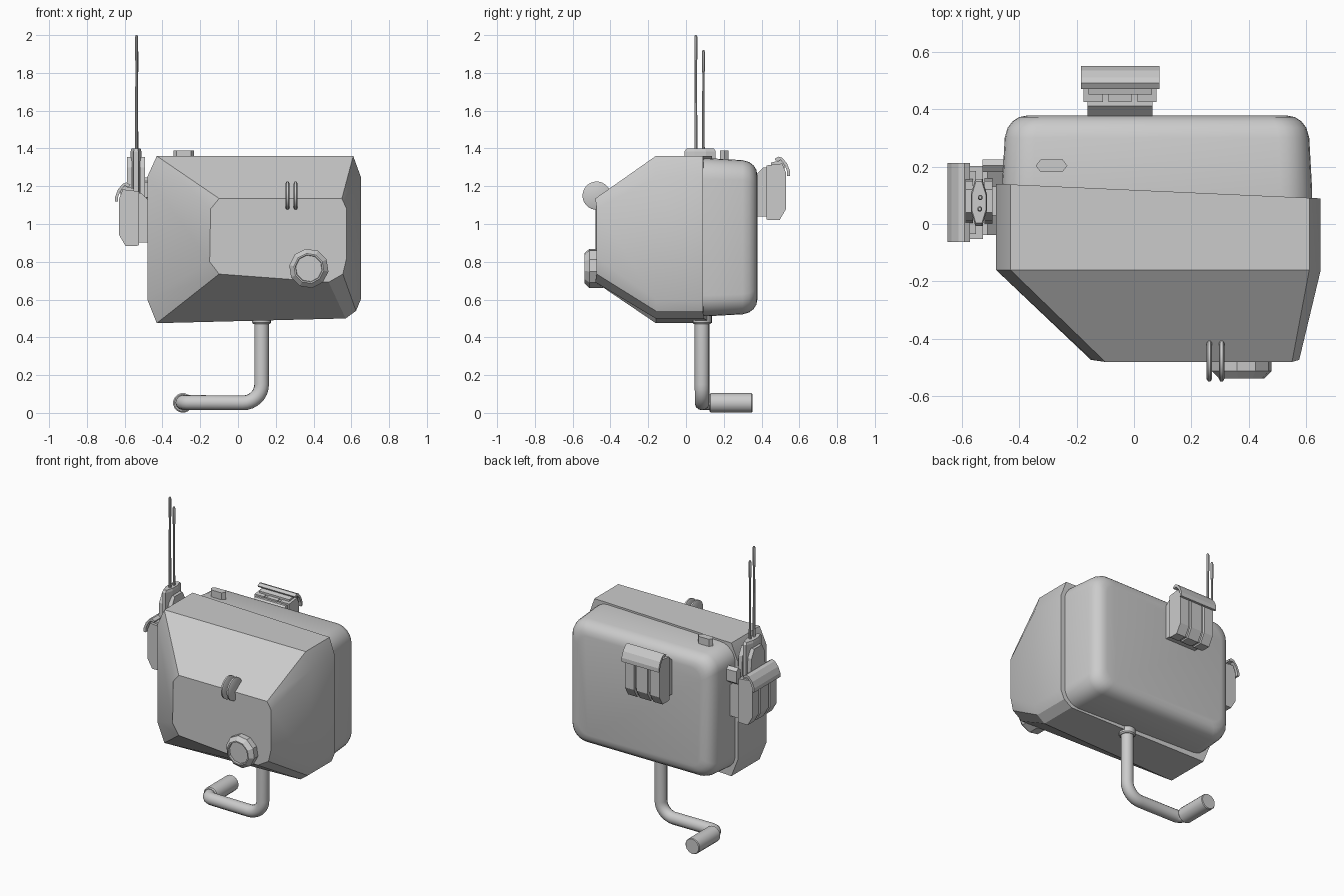
import bpy, bmesh, math
from mathutils import Vector

if "Cube" in bpy.data.objects:
    bpy.data.objects.remove(bpy.data.objects["Cube"])


def loft(name, rings, smooth=None):
    """Skin a list of equal-length point rings and cap both ends."""
    bm = bmesh.new()
    vs = [[bm.verts.new(p) for p in r] for r in rings]
    n = len(rings[0])
    for a, b in zip(vs, vs[1:]):
        for i in range(n):
            j = (i + 1) % n
            bm.faces.new((a[i], a[j], b[j], b[i]))
    bm.faces.new(vs[0])
    bm.faces.new(vs[-1])
    bmesh.ops.recalc_face_normals(bm, faces=bm.faces)
    me = bpy.data.meshes.new(name)
    bm.to_mesh(me)
    bm.free()
    ob = bpy.data.objects.new(name, me)
    bpy.context.collection.objects.link(ob)
    if smooth:
        bpy.ops.object.select_all(action='DESELECT')
        ob.select_set(True)
        bpy.context.view_layer.objects.active = ob
        bpy.ops.object.shade_smooth_by_angle(angle=math.radians(smooth))
    return ob


def lathe(name, center, axis, steps, n=12, smooth=35):
    """Round part along an axis; steps are (distance, radius)."""
    c, d = Vector(center), Vector(axis).normalized()
    u = d.orthogonal().normalized()
    v = d.cross(u)
    ang = [2 * math.pi * (i + .5) / n for i in range(n)]
    return loft(name, [[c + d * h + (u * math.cos(a) + v * math.sin(a)) * r for a in ang]
                       for h, r in steps], smooth)


def tube(name, path, r, n=14):
    """Round tube swept along a path."""
    path = [Vector(p) for p in path]
    rings, u = [], None
    for i, p in enumerate(path):
        t = (path[min(i + 1, len(path) - 1)] - path[max(i - 1, 0)]).normalized()
        u = t.orthogonal().normalized() if u is None else (u - t * u.dot(t)).normalized()
        v = t.cross(u)
        rings.append([p + (u * math.cos(2 * math.pi * k / n) + v * math.sin(2 * math.pi * k / n)) * r
                      for k in range(n)])
    return loft(name, rings, 40)


def rounded(cx, cz, hx, hz, r, n=6):
    """Rounded rectangle outline in x and z."""
    pts = []
    for q, (sx, sz) in enumerate([(1, 1), (-1, 1), (-1, -1), (1, -1)]):
        for i in range(n + 1):
            a = math.pi / 2 * (q + i / n)
            pts.append((cx + sx * (hx - r) + r * math.cos(a), cz + sz * (hz - r) + r * math.sin(a)))
    return pts


# Faceted front shell
rim = [(-.48, .6), (-.48, 1.25), (-.43, 1.36), (.61, 1.36), (.65, 1.25),
       (.65, .6), (.625, .54), (.57, .5), (-.43, .475)]
face = [(-.15, .8), (-.145, 1.08), (-.1, 1.135), (.55, 1.135), (.575, 1.08),
        (.575, .82), (.555, .735), (.48, .692), (-.1, .735)]
loft("front_shell", [
    [(x, -.473 if x < -.12 or x > .55 else -.48, z) for x, z in face],
    [(x, -.16, z) for x, z in rim],
    [(x, .14 - .045 * (x + .48), z) for x, z in rim]], 28)

# Rounded rear body
loft("rear_body", [
    [(x, y, z) for x, z in rounded(.08, .93, .54 - k, .418 - k, .11 - k * .4)]
    for y, k in [(0, 0), (.12, 0), (.3, .01), (.335, .02), (.358, .038), (.372, .06), (.378, .09)]], 35)

# Lens on the front
lathe("lens_ring", (.375, -.44, .765), (0, -1, 0),
      [(0, .105), (.072, .105), (.098, .08), (.098, .072), (.085, .07)], 10, 25)

# Twin thumb wheels
for i, x in enumerate((.262, .305)):
    lathe(f"thumb_wheel_{i + 1}", (x - .01, -.473, 1.15), (1, 0, 0),
          [(0, .066), (.005, .075), (.015, .075), (.02, .066)], 24, 30)

# Six-sided buttons on the top and left side
hexa = [(-.055, 0), (-.038, .022), (.038, .022), (.055, 0), (.038, -.022), (-.038, -.022)]
loft("top_button", [[(-.287 + a, .203 + b, z) for a, b in hexa] for z in (1.32, 1.39)])
loft("side_button", [[(x, .203 + b, 1.19 + a) for a, b in hexa] for x in (-.44, -.528)])

# Crank pipe below the body
pipe = [(.125, .085, .5), (.125, .085, .15)]
for i in range(1, 9):
    a = math.pi / 2 * i / 8
    pipe.append((.025 + .1 * math.cos(a), .085, .15 - .097 * math.sin(a)))
pipe.append((-.25, .087, .055))
for i in range(1, 6):
    a = math.pi / 2 * i / 5
    pipe.append((-.25 - .042 * math.sin(a), .129 - .042 * math.cos(a), .055))
pipe.append((-.292, .2, .055))
tube("crank_pipe", pipe, .039)
lathe("pipe_collar", (.125, .085, .47), (0, 0, 1), [(0, .044), (.008, .05), (.05, .05)], 14)
lathe("crank_grip", (-.292, .125, .053), (0, 1, 0), [(0, .045), (.006, .052), (.222, .052), (.227, .048)], 16)


# Latch used on the back and left side: u points outward, w runs across
def latch(prefix, place):
    def slab(part, prof, w0, w1, smooth=None):
        loft(f"{prefix}_{part}", [[place(w, u, v) for u, v in prof] for w in (w0, w1)], smooth)
    slab("mount", [(-.03, .02), (-.03, .22), (.03, .28), (.08, .28), (.08, .02)], -.113, .113)
    core = [(.05, .01), (.05, .285), (.12, .29), (.135, .25), (.135, .07), (.105, .01)]
    rib = [(.045, .005), (.045, .29), (.13, .3), (.15, .25), (.15, .06), (.115, 0), (.06, 0)]
    slab("core", core, -.12, .12)
    for i, (a, b) in enumerate([(-.127, -.06), (-.04, .04), (.06, .127)]):
        slab(f"rib_{i + 1}", rib, a, b)
    slab("lid", [(.09, .325), (.11, .337), (.13, .33), (.155, .3), (.17, .262), (.17, .235),
                 (.155, .235), (.155, .26), (.142, .293), (.122, .318), (.095, .315)], -.137, .137)
    slab("hinge", [(.07, .27), (.07, .305), (.125, .318), (.145, .285), (.14, .27)], -.11, .11)


latch("rear_latch", lambda w, u, v: (w - .048, .38 + u, 1.02 + v))
latch("side_latch", lambda w, u, v: (-.48 - u, w + .075, .883 + v))

# Antenna bracket: two tapered cheeks around a rounded base
for i, (x0, x1) in enumerate([(-.587, -.56), (-.52, -.492)]):
    cheek = [(.0, 1.12), (.16, 1.12), (.15, 1.3), (.12, 1.355), (.04, 1.355), (.01, 1.3)]
    loft(f"antenna_cheek_{i + 1}", [[(x, y, z) for y, z in cheek] for x in (x0, x1)])
stadium = [(.02, -.055), (.028, -.03), (.028, .03), (.02, .055), (.012, .082), (-.012, .082),
           (-.02, .055), (-.028, .03), (-.028, -.03), (-.02, -.055), (-.012, -.082), (.012, -.082)]
loft("antenna_base", [[(-.54 + a * s, .075 + b * s, z) for a, b in stadium]
                      for z, s in [(1.12, 1), (1.385, 1), (1.4, .88)]])
loft("bracket_arm", [[(x, y, z) for y, z in [(.03, 1.14), (.13, 1.14), (.13, 1.22), (.03, 1.22)]]
                     for x in (-.53, -.45)])

# Two whip antennas with thicker tips
lathe("antenna_long", (-.537, .052, 1.38), (0, 0, 1),
      [(0, .009), (.48, .007), (.5, .009), (.61, .009), (.62, .005)], 8)
lathe("antenna_short", (-.535, .092, 1.38), (0, 0, 1),
      [(0, .008), (.42, .006), (.43, .009), (.53, .009), (.54, .005)], 8)
